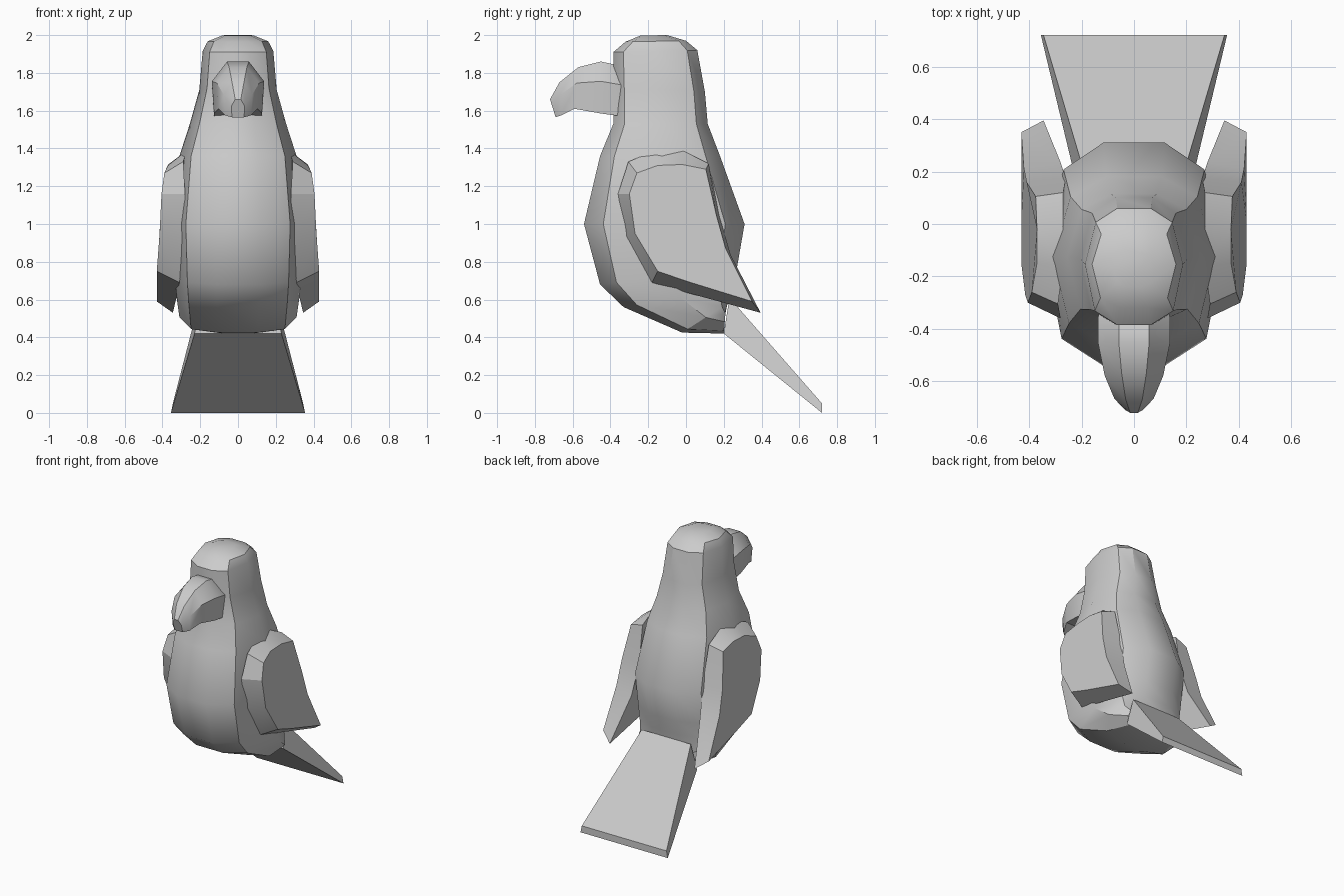
import bpy, bmesh, math

if "Cube" in bpy.data.objects:
    bpy.data.objects.remove(bpy.data.objects["Cube"])


def add_object(name, bm, smooth=30):
    bmesh.ops.recalc_face_normals(bm, faces=bm.faces)
    me = bpy.data.meshes.new(name)
    bm.to_mesh(me)
    bm.free()
    ob = bpy.data.objects.new(name, me)
    bpy.context.collection.objects.link(ob)
    bpy.ops.object.select_all(action='DESELECT')
    ob.select_set(True)
    bpy.context.view_layer.objects.active = ob
    bpy.ops.object.shade_smooth_by_angle(angle=math.radians(smooth))
    return ob


def loft(name, rings, smooth=30):
    """Skin closed rings of equal point count and cap both ends."""
    bm = bmesh.new()
    loops = [[bm.verts.new(p) for p in r] for r in rings]
    n = len(loops[0])
    for a, b in zip(loops, loops[1:]):
        for i in range(n):
            j = (i + 1) % n
            bm.faces.new((a[i], a[j], b[j], b[i]))
    bm.faces.new(loops[0])
    bm.faces.new(loops[-1])
    return add_object(name, bm, smooth)


def section(front, back, width, shape):
    """Symmetric ring; shape = (share of width, share of way front to back)."""
    half = [(width * u, front[0] + (back[0] - front[0]) * t,
             front[1] + (back[1] - front[1]) * t) for u, t in shape]
    return half + [(-x, y, z) for x, y, z in reversed(half)]


# body and head: front y, z, back y, z, half width
body_shape = [(.34, 0), (.8, .12), (1, .52), (.78, .88), (.34, 1)]
body_rings = [
    (-.24, 1.998, -.10, 2.0, .08), (-.32, 1.965, 0, 1.97, .16),
    (-.385, 1.91, .06, 1.92, .187), (-.385, 1.72, .10, 1.70, .205),
    (-.385, 1.53, .115, 1.53, .255), (-.455, 1.36, .18, 1.36, .31),
    (-.54, 1.0, .31, 1.0, .345), (-.455, .68, .27, .77, .335),
    (-.33, .56, .245, .66, .325), (-.02, .425, .22, .58, .31),
    (.20, .42, .21, .54, .23)]
loft("body", [section((a, b), (c, d), w, body_shape)
              for a, b, c, d, w in body_rings], 32)

# hooked beak: top y, z, bottom y, z, half width
beak_shape = [(.42, 0), (1, .38), (.92, 1)]
beak_rings = [
    (-.31, 1.80, -.31, 1.62, .13), (-.38, 1.845, -.34, 1.57, .138),
    (-.45, 1.86, -.45, 1.585, .138), (-.57, 1.83, -.59, 1.61, .112),
    (-.67, 1.75, -.66, 1.575, .075), (-.72, 1.66, -.69, 1.565, .035)]
loft("beak", [section((a, b), (c, d), w, beak_shape)
              for a, b, c, d, w in beak_rings], 35)

# flared tail
loft("tail", [
    [(.23, .20, .42), (-.23, .20, .42), (-.20, .23, .61), (.20, .23, .61)],
    [(.355, .72, 0), (-.355, .72, 0), (-.345, .72, .05), (.345, .72, .05)]])

# wings: matching inner and outer outline points
wing_inner = [
    (.28, -.36, 1.16), (.29, -.305, 1.33), (.27, -.16, 1.39),
    (.27, -.01, 1.385), (.27, .12, 1.32), (.26, .175, 1.05),
    (.28, .235, .84), (.345, .395, .53), (.32, .01, .635),
    (.31, -.18, .69), (.28, -.32, .93)]
wing_outer = [
    (.405, -.30, 1.16), (.39, -.26, 1.27), (.37, -.15, 1.31),
    (.37, -.02, 1.315), (.375, .105, 1.29), (.41, .16, 1.05),
    (.42, .21, .87), (.43, .35, .59), (.43, .01, .695),
    (.43, -.15, .75), (.415, -.27, .95)]
for side, label in ((1, "left"), (-1, "right")):
    loft("wing_" + label, [[(side * x, y, z) for x, y, z in ring]
                           for ring in (wing_inner, wing_outer)], 25)
